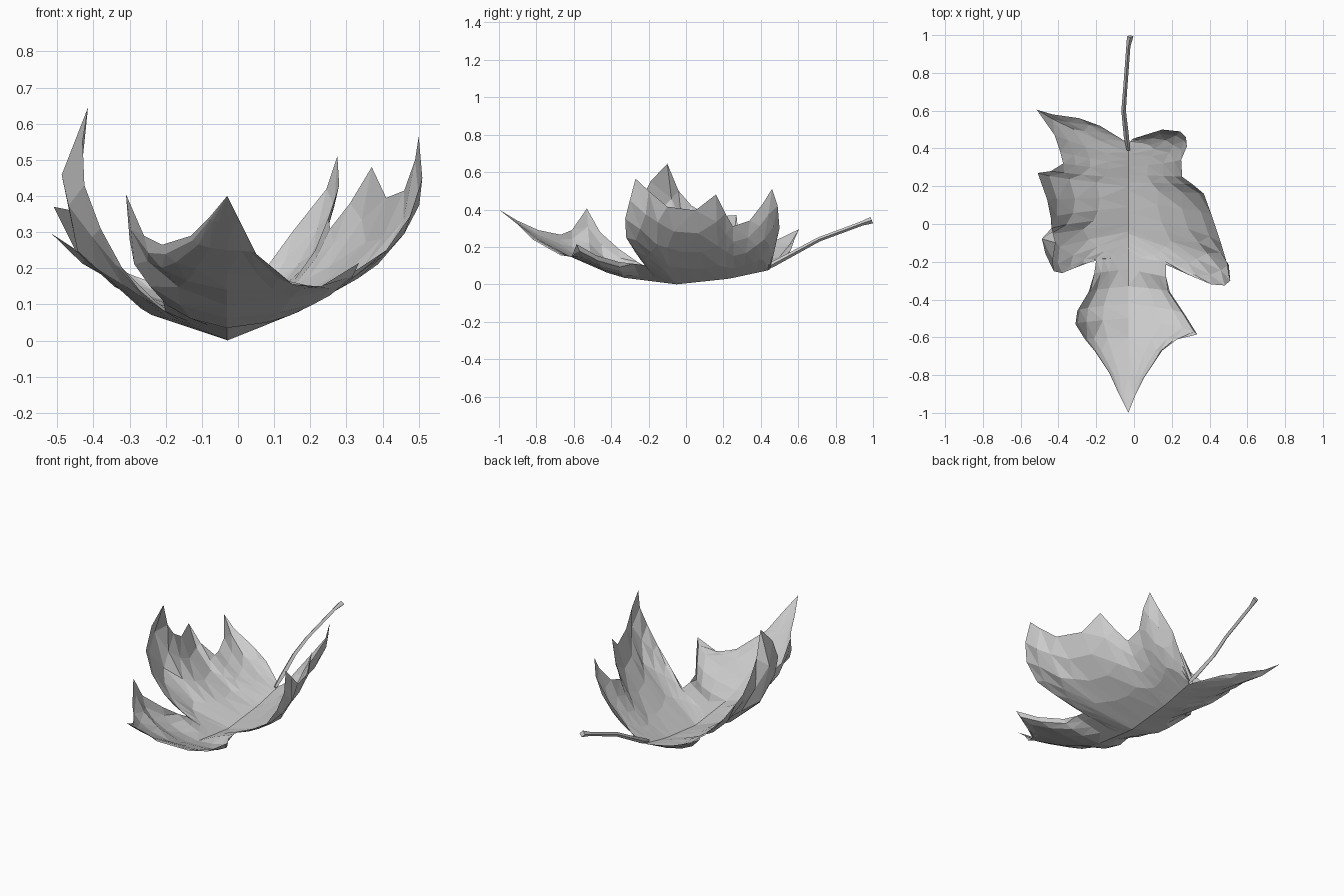
import bpy, bmesh, math
from mathutils import Vector

if "Cube" in bpy.data.objects:
    bpy.data.objects.remove(bpy.data.objects["Cube"])

# Midrib of the leaf, (y, z)
RIB = [(-1, .40), (-.8, .25), (-.6, .14), (-.37, .04), (-.05, 0), (.23, .03), (.44, .075)]
RIB_X = -0.03
# Cross-sections of the cupped blade: distance from midrib, height over midrib
BOWL_L = [(0, 0), (.10, .03), (.21, .065), (.29, .115), (.36, .17), (.43, .26),
          (.465, .36), (.46, .45), (.43, .55), (.385, .645)]
BOWL_R = [(0, 0), (.09, .035), (.18, .07), (.30, .13), (.41, .2), (.48, .27),
          (.53, .36), (.545, .45), (.53, .565)]

# Leaf edge from front tip to stem: x, y, z, and y where its vein leaves the midrib
LEFT = [
    (-.03, -1, .40, -1), (-.08, -.90, .34, -.9), (-.13, -.79, .29, -.8),
    (-.21, -.67, .265, -.68), (-.26, -.61, .29, -.6), (-.31, -.53, .405, -.5),
    (-.30, -.46, .28, -.42), (-.24, -.36, .19, -.33), (-.21, -.26, .12, -.24),
    (-.20, -.19, .08, -.17), (-.32, -.235, .2, -.13), (-.38, -.26, .31, -.1),
    (-.425, -.25, .43, -.07), (-.43, -.19, .55, -.04), (-.415, -.10, .645, 0),
    (-.43, -.04, .50, .04), (-.44, .03, .42, .09), (-.46, .13, .36, .14),
    (-.51, .27, .37, .2), (-.44, .28, .27, .24), (-.375, .32, .2, .28),
    (-.39, .38, .2, .31), (-.42, .47, .23, .34), (-.515, .605, .295, .38),
    (-.43, .58, .24, .39), (-.29, .56, .18, .4), (-.18, .52, .14, .41),
    (-.05, .44, .08, .42)]
RIGHT = [
    (-.03, -1, .40, -1), (.01, -.90, .32, -.9), (.05, -.82, .24, -.8),
    (.15, -.67, .155, -.68), (.23, -.61, .15, -.6), (.335, -.585, .215, -.5),
    (.27, -.48, .155, -.42), (.19, -.36, .12, -.33), (.17, -.28, .11, -.24),
    (.17, -.20, .10, -.17), (.29, -.27, .17, -.13), (.41, -.32, .25, -.1),
    (.48, -.325, .35, -.07), (.51, -.30, .45, -.05), (.50, -.27, .565, -.02),
    (.49, -.2, .5, .02), (.46, -.1, .415, .06), (.41, .05, .395, .12),
    (.37, .16, .48, .18), (.31, .21, .38, .22), (.255, .25, .31, .26),
    (.25, .34, .34, .3), (.28, .41, .43, .34), (.275, .46, .51, .37),
    (.245, .49, .42, .39), (.15, .5, .3, .4), (.07, .475, .19, .41),
    (-.01, .45, .08, .42)]
STEPS = (0, .28, .54, .78, 1)


def rib_point(y):
    for (y0, z0), (y1, z1) in zip(RIB, RIB[1:]):
        if y <= y1:
            return Vector((RIB_X, y, z0 + (z1 - z0) * (y - y0) / (y1 - y0)))
    return Vector((RIB_X, *RIB[-1]))


def dense(profile):
    """Evenly spaced points along a profile."""
    pts = [Vector(p) for p in profile]
    out = []
    for a, b in zip(pts, pts[1:]):
        k = max(1, round((b - a).length * 200))
        out += [a.lerp(b, i / k) for i in range(k)]
    return out + [pts[-1]]


def vein(x, y, z, m, bowl, side):
    """Points of a curve from the midrib out and up to the leaf edge."""
    a, p = rib_point(m), Vector((x, y, z))
    if m < -.28:            # front lobe: plain curved section
        c = Vector((x, m + .6 * (y - m), a.z + .22 * (z - a.z)))
        return [(1 - t) ** 2 * a + 2 * t * (1 - t) * c + t * t * p for t in STEPS]
    # side lobes: shared cup section of the same reach, turned to end on the edge point
    goal = Vector((abs(x - RIB_X), z - a.z))
    end = min(range(len(bowl)), key=lambda i: abs(bowl[i].length - goal.length))
    turn = math.atan2(goal.y, goal.x) - math.atan2(bowl[end].y, bowl[end].x)
    scale = goal.length / max(bowl[end].length, .001)
    pts = []
    for t in STEPS:
        q = bowl[round(end * t)] * (1 + (scale - 1) * t)
        c, s = math.cos(turn * t), math.sin(turn * t)
        pts.append(Vector((RIB_X + side * (q.x * c - q.y * s), m + (y - m) * t,
                           a.z + q.x * s + q.y * c)))
    return pts


def finish(bm, name):
    mesh = bpy.data.meshes.new(name)
    bm.to_mesh(mesh)
    bm.free()
    ob = bpy.data.objects.new(name, mesh)
    bpy.context.collection.objects.link(ob)


# Curled blade: a fan of veins on each side of the midrib
bm = bmesh.new()
for edge, profile, side in ((LEFT, BOWL_L, -1), (RIGHT, BOWL_R, 1)):
    bowl = dense(profile)
    rows = [[bm.verts.new(p) for p in vein(*e, bowl, side)] for e in edge]
    for r0, r1 in zip(rows, rows[1:]):
        for j in range(len(STEPS) - 1):
            q = [r0[j], r0[j + 1], r1[j + 1], r1[j]]
            if side < 0:
                q.reverse()
            # split each quad along its shorter diagonal
            if (q[0].co - q[2].co).length > (q[1].co - q[3].co).length:
                q = q[1:] + q[:1]
            bm.faces.new((q[0], q[1], q[2]))
            bm.faces.new((q[0], q[2], q[3]))
bmesh.ops.remove_doubles(bm, verts=bm.verts, dist=.002)
bmesh.ops.dissolve_degenerate(bm, edges=bm.edges, dist=.0005)
finish(bm, "leaf_blade")

# Stem: square tube along a bent path with a flared end (x, y, z, half width)
PATH = [(-.03, .39, .075, .008), (-.04, .46, .105, .014), (-.055, .6, .18, .012),
        (-.047, .71, .24, .011), (-.03, .94, .325, .011), (-.02, .993, .343, .017)]
bm = bmesh.new()
rings = [[bm.verts.new((x + dx * w, y - dz * w * .4, z + dz * w))
          for dx, dz in ((-1, 0), (0, -1), (1, 0), (0, 1))] for x, y, z, w in PATH]
for r0, r1 in zip(rings, rings[1:]):
    for j in range(4):
        bm.faces.new((r0[j], r0[(j + 1) % 4], r1[(j + 1) % 4], r1[j]))
bm.faces.new(rings[0])
bm.faces.new(rings[-1])
bmesh.ops.recalc_face_normals(bm, faces=bm.faces)
finish(bm, "leaf_stem")
